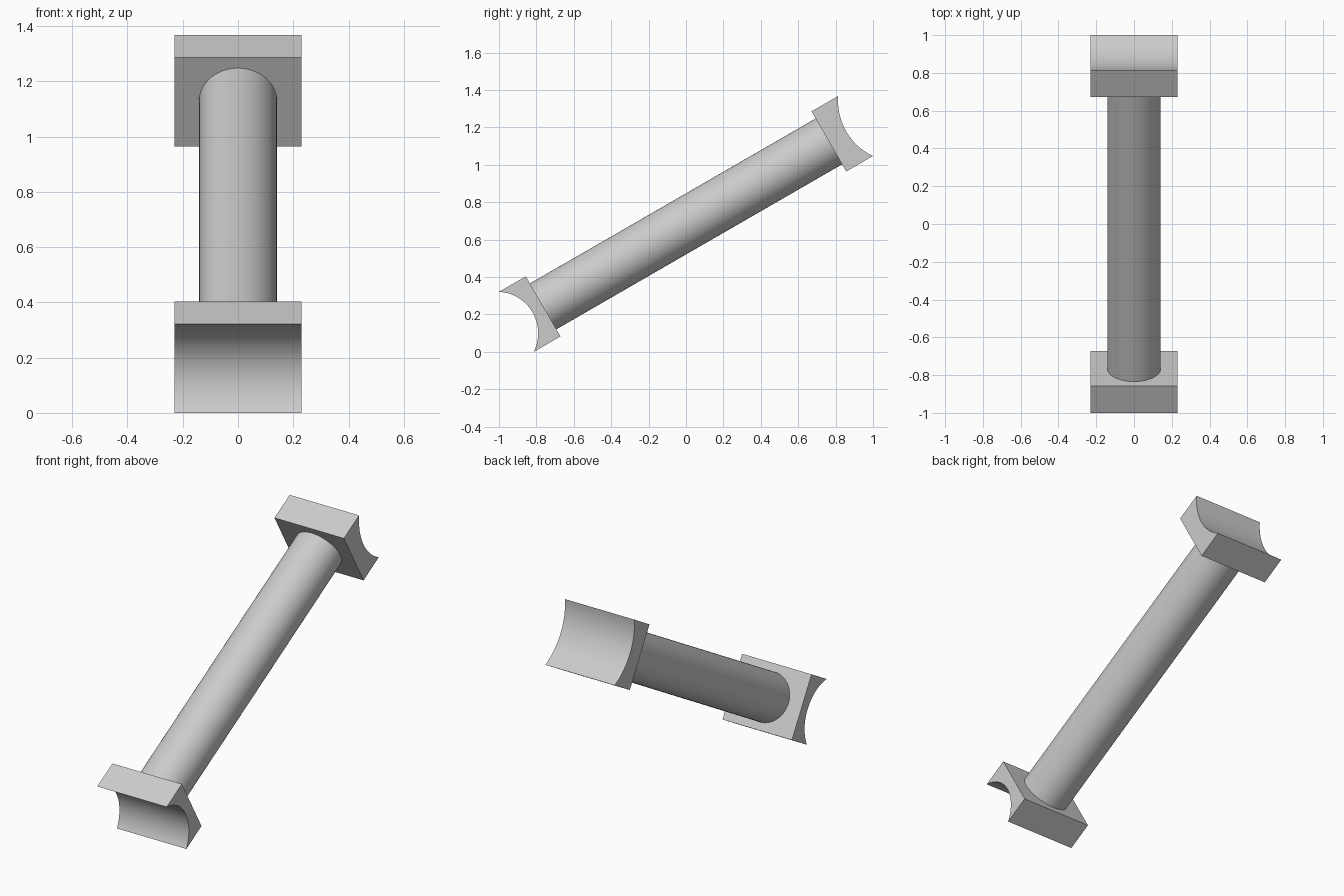
import bpy, bmesh, math
from mathutils import Matrix, Vector

if "Cube" in bpy.data.objects:
    bpy.data.objects.remove(bpy.data.objects["Cube"], do_unlink=True)

INNER, OUTER = 0.882, 1.047      # block faces, distance from the middle
HALF_H, HALF_W = 0.1855, 0.229   # block half height and half width
ROD_R = 0.1415
TILT = Matrix.Translation((0, 0, 0.684)) @ Matrix.Rotation(math.radians(30), 4, 'X')

grey = bpy.data.materials.new("grey")
grey.use_nodes = True
colour = (0.6, 0.6, 0.6, 1)
grey.diffuse_color = colour
grey.node_tree.nodes["Principled BSDF"].inputs["Base Color"].default_value = colour


def finish(name, bm):
    """Tilt the part, turn it into an object and shade it."""
    bmesh.ops.recalc_face_normals(bm, faces=bm.faces)
    bm.transform(TILT)
    mesh = bpy.data.meshes.new(name)
    bm.to_mesh(mesh)
    bm.free()
    mesh.materials.append(grey)
    obj = bpy.data.objects.new(name, mesh)
    bpy.context.collection.objects.link(obj)
    bpy.ops.object.select_all(action='DESELECT')
    obj.select_set(True)
    bpy.context.view_layer.objects.active = obj
    bpy.ops.object.shade_smooth_by_angle(angle=math.radians(30))


def saddle_block(name, side, depth, steps=32):
    """Block whose outer face is hollowed by an arc of the given depth."""
    radius = (HALF_H ** 2 + depth ** 2) / (2 * depth)
    half_angle = math.asin(HALF_H / radius)
    centre = OUTER - depth + radius
    profile = [(INNER, HALF_H), (INNER, -HALF_H)]
    for i in range(steps + 1):
        a = half_angle * (2 * i / steps - 1)
        profile.append((centre - radius * math.cos(a), radius * math.sin(a)))
    bm = bmesh.new()
    face = bm.faces.new([bm.verts.new((-HALF_W, side * y, z)) for y, z in profile])
    grown = bmesh.ops.extrude_face_region(bm, geom=[face], use_keep_orig=True)
    moved = [g for g in grown["geom"] if isinstance(g, bmesh.types.BMVert)]
    bmesh.ops.translate(bm, verts=moved, vec=Vector((2 * HALF_W, 0, 0)))
    finish(name, bm)


# Hollowed end blocks
saddle_block("lower_saddle_block", -1, 0.10)
saddle_block("upper_saddle_block", 1, 0.058)

# Round rod between the blocks
bm = bmesh.new()
bmesh.ops.create_cone(bm, cap_ends=True, segments=64, radius1=ROD_R, radius2=ROD_R,
                      depth=2 * INNER + 0.02, matrix=Matrix.Rotation(math.pi / 2, 4, 'X'))
finish("rod", bm)
